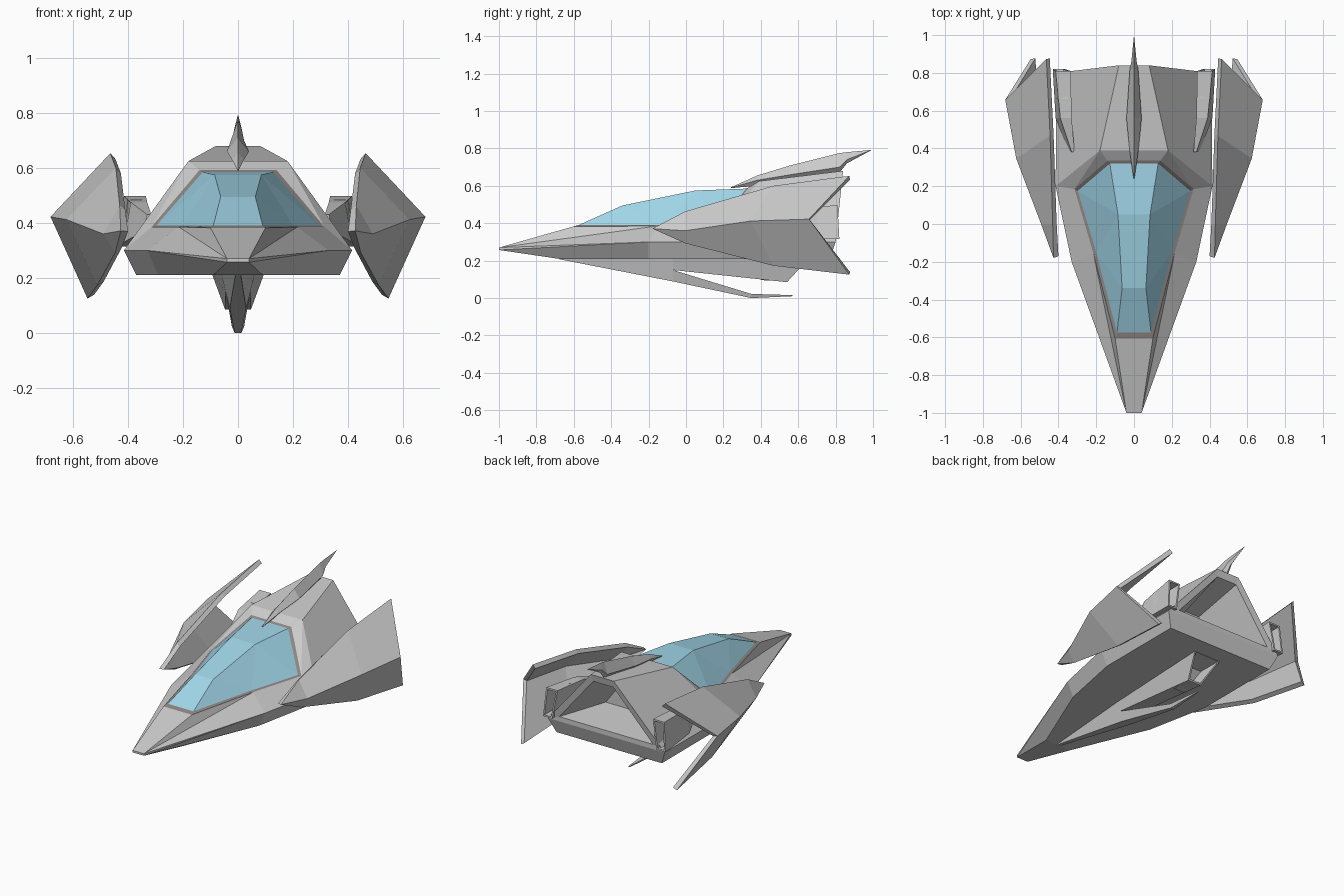
import bpy, bmesh
from mathutils import Vector

if "Cube" in bpy.data.objects:
    bpy.data.objects.remove(bpy.data.objects["Cube"])


def material(name, rgb):
    m = bpy.data.materials.new(name)
    m.diffuse_color = (*rgb, 1)
    m.use_nodes = True
    m.node_tree.nodes["Principled BSDF"].inputs["Base Color"].default_value = m.diffuse_color
    return m


def finish(name, bm, mat=None):
    bmesh.ops.recalc_face_normals(bm, faces=bm.faces)
    me = bpy.data.meshes.new(name)
    bm.to_mesh(me)
    bm.free()
    ob = bpy.data.objects.new(name, me)
    bpy.context.collection.objects.link(ob)
    if mat:
        me.materials.append(mat)
    return ob


def mirror(ob):
    ob.modifiers.new("mirror", 'MIRROR')


def shell(name, pts, sides, spans, mat=None):
    """Symmetric shell: 'sides' faces are made left and right, 'spans' edges bridge the middle."""
    bm = bmesh.new()
    v = {}
    for k, (x, y, z) in pts.items():
        v[k, 1] = bm.verts.new((x, y, z))
        v[k, -1] = bm.verts.new((-x, y, z))
    for f in sides:
        for s in (1, -1):
            bm.faces.new([v[k, s] for k in f.split()][::s])
    for f in spans:
        a, b = f.split()
        bm.faces.new([v[a, 1], v[b, 1], v[b, -1], v[a, -1]])
    for vert in [q for q in bm.verts if not q.link_faces]:
        bm.verts.remove(vert)
    return finish(name, bm, mat)


def loft(name, sections, nozzle=0):
    """Join four-point sections; 'nozzle' is the depth of a hollow in the last cap."""
    bm = bmesh.new()
    rows = [[bm.verts.new(p) for p in s] for s in sections]
    for a, b in zip(rows, rows[1:]):
        for i in range(4):
            j = (i + 1) % 4
            bm.faces.new((a[i], a[j], b[j], b[i]))
    bm.faces.new(rows[0][::-1])
    cap = bm.faces.new(rows[-1])
    if nozzle:
        bmesh.ops.recalc_face_normals(bm, faces=bm.faces)
        bmesh.ops.inset_region(bm, faces=[cap], thickness=0.014)
        bmesh.ops.inset_region(bm, faces=[cap], thickness=0.004)
        bmesh.ops.translate(bm, verts=cap.verts, vec=Vector((0, -nozzle, 0)))
    return finish(name, bm)


def trapezoid(y, top, bottom, z_top, z_bottom, lean=0):
    return [(-top, y + lean, z_top), (top, y + lean, z_top),
            (bottom, y, z_bottom), (-bottom, y, z_bottom)]


glass = material("glass", (0.36, 0.68, 0.82))
trim = material("trim", (0.27, 0.24, 0.23))

# canopy frame ring (F) and glass edge (G), glass ridges (T)
ring = {
    "F1": (.10, -.605, .382), "F2": (.215, -.155, .385),
    "F3": (.315, .185, .385), "F4": (.14, .335, .592),
    "G1": (.09, -.575, .39), "G2": (.20, -.15, .39),
    "G3": (.298, .175, .39), "G4": (.128, .32, .585),
    "T2": (.063, -.34, .495), "T3": (.085, .05, .575),
}

# hull with rear recess
hull = {
    "Nt": (.04, -1, .27), "Nb": (.04, -1, .257),
    "C1": (.33, -.2, .30), "C2": (.415, .2, .30), "C3": (.41, .80, .30),
    "B1": (.09, -.68, .21), "B2": (.29, -.2, .21),
    "B3": (.37, .2, .21), "B4": (.37, .77, .21),
    "S": (.18, .39, .625), "R": (.08, .84, .68),
    "I1": (.07, .83, .635), "I2": (.33, .80, .33),
    "J1": (.05, .52, .55), "J2": (.20, .52, .35),
}
hull.update({k: ring[k] for k in ("F1", "F2", "F3", "F4")})
shell("hull", hull,
      ["Nt F1 F2", "Nt F2 C1", "Nt C1 Nb", "C1 F2 F3 C2", "C2 F3 S", "F3 F4 S",
       "C2 S R C3", "Nb C1 B2 B1", "C1 C2 B3 B2", "C2 C3 B4 B3",
       "R C3 I2 I1", "I1 I2 J2 J1"],
      ["Nt F1", "Nt Nb", "F4 S", "S R", "Nb B1", "B1 B2", "B2 B3", "B3 B4",
       "C3 B4", "R I1", "C3 I2", "I1 J1", "I2 J2", "J1 J2"])

# canopy
shell("canopy_frame", ring,
      ["F1 F2 G2 G1", "F2 F3 G3 G2", "F3 F4 G4 G3"], ["F1 G1", "F4 G4"], trim)
shell("canopy_glass", ring,
      ["G1 G2 T2", "G2 T3 T2", "G2 G3 T3", "G3 G4 T3"],
      ["G1 T2", "T2 T3", "T3 G4"], glass)

# bent side wings: upper edge, ridge and lower edge at each station
stations = [
    [(.42, 0, .455), (.477, 0, .36), (.435, 0, .30)],
    [(.435, .47, .59), (.61, .35, .41), (.50, .47, .18)],
    [(.455, .875, .643), (.668, .66, .42), (.535, .875, .132)],
]
bm = bmesh.new()
tip = bm.verts.new((.413, -.175, .37))
rows = [[bm.verts.new(p) for p in s] for s in stations]
for i in range(2):
    bm.faces.new((tip, rows[0][i], rows[0][i + 1]))
    for a, b in zip(rows, rows[1:]):
        bm.faces.new((a[i], b[i], b[i + 1], a[i + 1]))
wing = finish("side_wings", bm)
solid = wing.modifiers.new("thickness", 'SOLIDIFY')
solid.thickness = 0.028
solid.offset = 0
mirror(wing)

# dorsal fin: diamond sections of y, half width, top, middle, bottom
fin = [(.24, .002, .592, .59, .588), (.38, .022, .655, .63, .60),
       (.56, .04, .71, .66, .62), (.82, .022, .775, .70, .67),
       (.86, .014, .78, .74, .72), (.99, .001, .792, .791, .79)]
loft("dorsal_fin", [[(0, y, t), (w, y, m), (0, y, b), (-w, y, m)]
                    for y, w, t, m, b in fin])

# belly keel: front wedge, lower blade and upper engine
loft("keel_wedge", [trapezoid(-.68, .012, .01, .212, .208),
                    trapezoid(-.07, .06, .03, .212, .089)])
loft("keel_blade", [trapezoid(-.07, .045, .03, .15, .089),
                    trapezoid(.35, .022, .012, .022, 0),
                    trapezoid(.57, .004, .003, .016, .01)])
loft("belly_engine", [trapezoid(-.07, .06, .045, .212, .15),
                      trapezoid(.54, .095, .047, .215, .085, .12)], nozzle=.15)

# side engines
side = loft("side_engines", [
    [(.315, .38, .43), (.33, .38, .43), (.345, .38, .37), (.325, .38, .37)],
    [(.33, .56, .475), (.39, .56, .475), (.415, .56, .33), (.36, .56, .33)],
    [(.335, .81, .497), (.415, .81, .497), (.43, .82, .315), (.365, .82, .315)]], nozzle=.15)
mirror(side)
